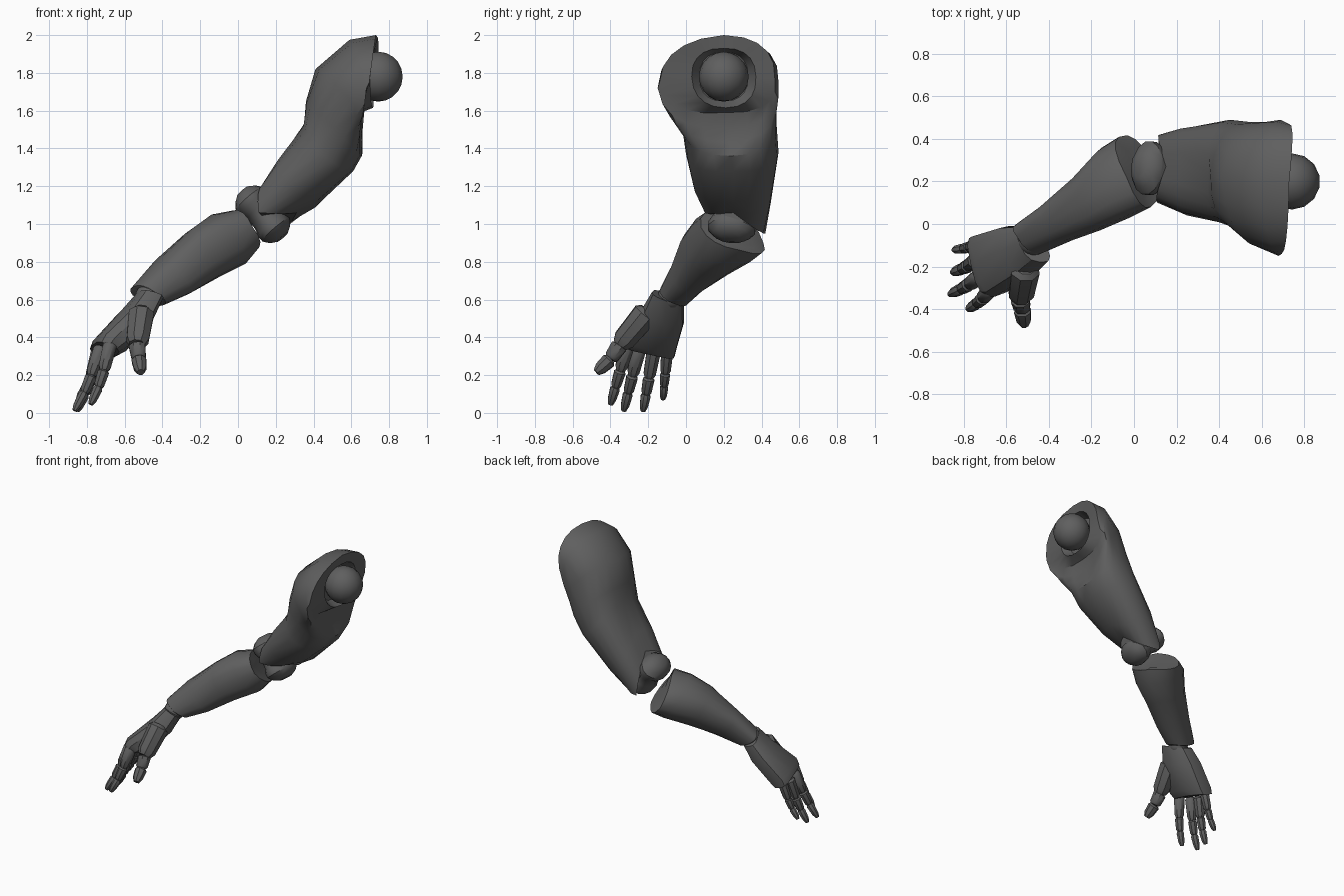
import bpy, bmesh, math
from mathutils import Vector

if "Cube" in bpy.data.objects:
    bpy.data.objects.remove(bpy.data.objects["Cube"])

grey = bpy.data.materials.new("dark_grey")
grey.diffuse_color = (0.115, 0.115, 0.115, 1)
grey.use_nodes = True
grey.node_tree.nodes["Principled BSDF"].inputs["Base Color"].default_value = grey.diffuse_color


def finish(name, bm, angle=38):
    bmesh.ops.recalc_face_normals(bm, faces=bm.faces)
    me = bpy.data.meshes.new(name)
    bm.to_mesh(me)
    bm.free()
    me.materials.append(grey)
    ob = bpy.data.objects.new(name, me)
    bpy.context.collection.objects.link(ob)
    bpy.ops.object.select_all(action='DESELECT')
    ob.select_set(True)
    bpy.context.view_layer.objects.active = ob
    bpy.ops.object.shade_smooth_by_angle(angle=math.radians(angle))
    return ob


def skin(name, rings, angle=38):
    """Join closed rings of points into a capped tube."""
    bm = bmesh.new()
    loops = [[bm.verts.new(p) for p in r] for r in rings]
    n = len(loops[0])
    for a, b in zip(loops, loops[1:]):
        for i in range(n):
            j = (i + 1) % n
            bm.faces.new((a[i], a[j], b[j], b[i]))
    bm.faces.new(loops[0])
    bm.faces.new(loops[-1])
    return finish(name, bm, angle)


def loft(name, sections, n=16, power=0.85, angle=38):
    """Each section has four points: upper, front, lower, back."""
    rings = []
    for sec in sections:
        up, fr, lo, ba = [Vector(p) for p in sec]
        c = (up + fr + lo + ba) / 4
        ring = []
        for i in range(n):
            t = 2 * math.pi * i / n
            cs, sn = math.cos(t), math.sin(t)
            ring.append(c + abs(cs) ** power * ((up if cs > 0 else lo) - c)
                        + abs(sn) ** power * ((fr if sn > 0 else ba) - c))
        rings.append(ring)
    return skin(name, rings, angle)


def spindle(name, p, q, profile, rx=1, ry=1, n=8):
    """Turned shape from p to q; profile holds (position, radius)."""
    p, q = Vector(p), Vector(q)
    d = (q - p).normalized()
    u = Vector((0, 1, 0))
    u = (u - d * u.dot(d)).normalized()
    v = d.cross(u)
    rings = []
    for t, r in profile:
        c = p.lerp(q, t)
        rings.append([c + r * (u * ry * math.cos(a) + v * rx * math.sin(a))
                      for a in (2 * math.pi * (i + .5) / n for i in range(n))])
    return skin(name, rings)


def ball(name, loc, r):
    bm = bmesh.new()
    bmesh.ops.create_uvsphere(bm, u_segments=14, v_segments=10, radius=r)
    bmesh.ops.translate(bm, verts=bm.verts, vec=loc)
    return finish(name, bm, 50)


# shoulder ball and wrist ball
ball("shoulder_ball", (.743, .20, 1.78), .132)
ball("wrist_ball", (-.475, -.08, .615), .07)

# upper arm with flared shoulder cap and socket
loft("upper_arm", [
    ((.15, .27, 1.22), (.11, .10, 1.06), (.31, .25, 1.06), (.12, .42, .95)),
    ((.22, .27, 1.34), (.25, .04, 1.20), (.43, .25, 1.11), (.24, .45, 1.12)),
    ((.35, .24, 1.53), (.44, .00, 1.37), (.61, .25, 1.28), (.45, .49, 1.38)),
    ((.36, .23, 1.65), (.51, -.02, 1.51), (.655, .24, 1.36), (.54, .48, 1.52)),
    ((.41, .22, 1.82), (.60, -.11, 1.65), (.635, .23, 1.43), (.62, .48, 1.66)),
    ((.59, .20, 1.975), (.68, -.15, 1.72), (.625, .22, 1.51), (.69, .49, 1.75)),
    ((.73, .20, 2.00), (.695, -.14, 1.75), (.645, .22, 1.59), (.73, .47, 1.77)),
    ((.725, .20, 1.93), (.70, .03, 1.78), (.715, .21, 1.615), (.72, .37, 1.78)),
    ((.65, .20, 1.91), (.65, .07, 1.78), (.65, .20, 1.65), (.65, .33, 1.78)),
], n=20)

# elbow barrel with domed ends
spindle("elbow_joint", (.025, .27, 1.175), (.235, .235, .93),
        [(0, .4), (.07, .75), (.17, 1), (.28, 1), (.4, .85), (.6, .85),
         (.74, 1), (.84, 1), (.94, .75), (1, .4)], .095, .128, 14)

# forearm
loft("forearm", [
    ((.00, .22, 1.02), (.06, .12, .98), (.07, .27, .89), (-.02, .36, .91)),
    ((-.035, .22, 1.07), (.08, .08, .98), (.09, .29, .86), (-.07, .41, .90)),
    ((-.14, .17, 1.05), (-.02, .03, .93), (.04, .22, .79), (-.15, .36, .88)),
    ((-.25, .09, .97), (-.16, -.03, .85), (-.09, .14, .725), (-.27, .23, .81)),
    ((-.41, .00, .82), (-.30, -.08, .73), (-.26, .03, .63), (-.42, .09, .71)),
    ((-.55, -.06, .67), (-.44, -.14, .64), (-.395, -.04, .57), (-.53, .00, .60)),
    ((-.53, -.07, .66), (-.46, -.13, .63), (-.42, -.05, .58), (-.52, -.02, .60)),
])

# palm
loft("palm", [
    ((-.54, -.09, .63), (-.44, -.18, .64), (-.41, -.10, .59), (-.51, -.01, .57)),
    ((-.62, -.12, .54), (-.50, -.24, .54), (-.47, -.12, .47), (-.59, -.01, .48)),
    ((-.75, -.18, .40), (-.65, -.34, .40), (-.59, -.18, .33), (-.72, -.05, .34)),
    ((-.77, -.18, .36), (-.68, -.34, .36), (-.64, -.18, .305), (-.74, -.06, .30)),
], n=12, power=.7, angle=32)

# fingers: three tapered segments each
segment = [(0, .7), (.1, 1), (.85, .88), (1, .62)]
tip_segment = [(0, .75), (.12, 1), (.7, .85), (1, .5)]


def finger(name, points, radii):
    for k, (p, q) in enumerate(zip(points, points[1:])):
        last = k == len(points) - 2
        spindle(f"{name}_{k + 1}", p, q, tip_segment if last else segment,
                radii[k], radii[k])


fingers = {
    "index_finger": ((-.675, -.305, .37), (-.78, -.40, .045)),
    "middle_finger": ((-.725, -.245, .35), (-.865, -.33, .012)),
    "ring_finger": ((-.74, -.17, .33), (-.853, -.228, .010)),
    "little_finger": ((-.735, -.10, .32), (-.848, -.122, .072)),
}
for name, (base, tip) in fingers.items():
    base, tip = Vector(base), Vector(tip)
    bend = Vector((.012, 0, 0))
    pts = [base, base.lerp(tip, .45) + bend, base.lerp(tip, .72) + bend, tip]
    s = .85 if name == "little_finger" else 1
    finger(name, pts, (.040 * s, .033 * s, .028 * s))

# thumb
finger("thumb", [(-.51, -.20, .54), (-.535, -.35, .36),
                 (-.525, -.40, .285), (-.515, -.475, .215)], (.072, .047, .042))
